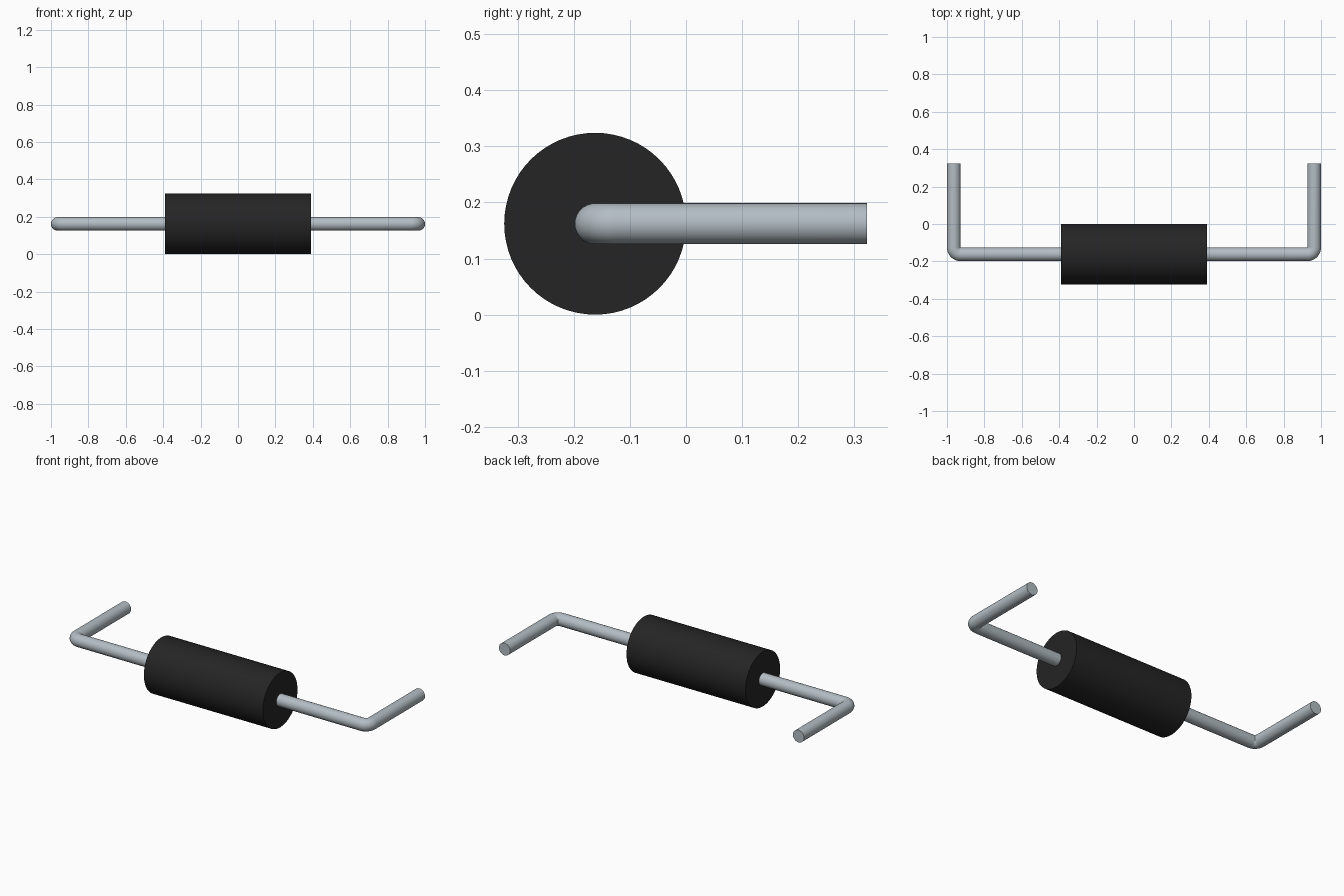
import bpy, bmesh, math
from mathutils import Vector

cube = bpy.data.objects.get("Cube")
if cube:
    bpy.data.objects.remove(cube, do_unlink=True)

AXIS_Y, AXIS_Z = -0.162, 0.162      # shared axis of body and leads
BODY_R, BODY_HALF = 0.162, 0.39
WIRE_R, BEND_R = 0.0365, 0.037
END_X, END_Y = 0.9635, 0.323


def material(name, rgb, roughness):
    m = bpy.data.materials.new(name)
    m.use_nodes = True
    m.diffuse_color = (*rgb, 1)
    bsdf = m.node_tree.nodes["Principled BSDF"]
    bsdf.inputs["Base Color"].default_value = (*rgb, 1)
    bsdf.inputs["Roughness"].default_value = roughness
    return m


black = material("black_plastic", (0.018, 0.018, 0.018), 0.6)
steel = material("grey_metal", (0.45, 0.51, 0.55), 0.4)


def tube(name, sections, radius, sides, mat):
    """Sweep a circle through (centre, heading angle in the xy plane) sections."""
    bm = bmesh.new()
    rings = []
    for centre, heading in sections:
        side = Vector((-math.sin(heading), math.cos(heading), 0))
        up = Vector((0, 0, 1))
        angles = [2 * math.pi * i / sides for i in range(sides)]
        rings.append([bm.verts.new(centre + radius * (side * math.cos(a) + up * math.sin(a)))
                      for a in angles])
    for a, b in zip(rings, rings[1:]):
        for i in range(sides):
            j = (i + 1) % sides
            bm.faces.new((a[i], a[j], b[j], b[i]))
    bm.faces.new(rings[0])
    bm.faces.new(rings[-1])
    bmesh.ops.recalc_face_normals(bm, faces=bm.faces)
    mesh = bpy.data.meshes.new(name)
    bm.to_mesh(mesh)
    bm.free()
    mesh.materials.append(mat)
    obj = bpy.data.objects.new(name, mesh)
    bpy.context.collection.objects.link(obj)
    bpy.ops.object.select_all(action='DESELECT')
    obj.select_set(True)
    bpy.context.view_layer.objects.active = obj
    bpy.ops.object.shade_smooth_by_angle(angle=math.radians(35))
    return obj


# Cylindrical body
tube("body", [(Vector((x, AXIS_Y, AXIS_Z)), 0) for x in (-BODY_HALF, BODY_HALF)],
     BODY_R, 64, black)

# Bent wire leads: out along x, tight quarter bend, then back along y
for name, s in (("left_lead", 1), ("right_lead", -1)):
    start = 0 if s > 0 else math.pi
    sections = [(Vector((s * (BODY_HALF - 0.02), AXIS_Y, AXIS_Z)), start)]
    for k in range(13):
        t = math.pi / 2 * k / 12
        x = END_X - BEND_R + BEND_R * math.sin(t)
        y = AXIS_Y + BEND_R - BEND_R * math.cos(t)
        sections.append((Vector((s * x, y, AXIS_Z)), start + s * t))
    sections.append((Vector((s * END_X, END_Y, AXIS_Z)), math.pi / 2))
    tube(name, sections, WIRE_R, 32, steel)
